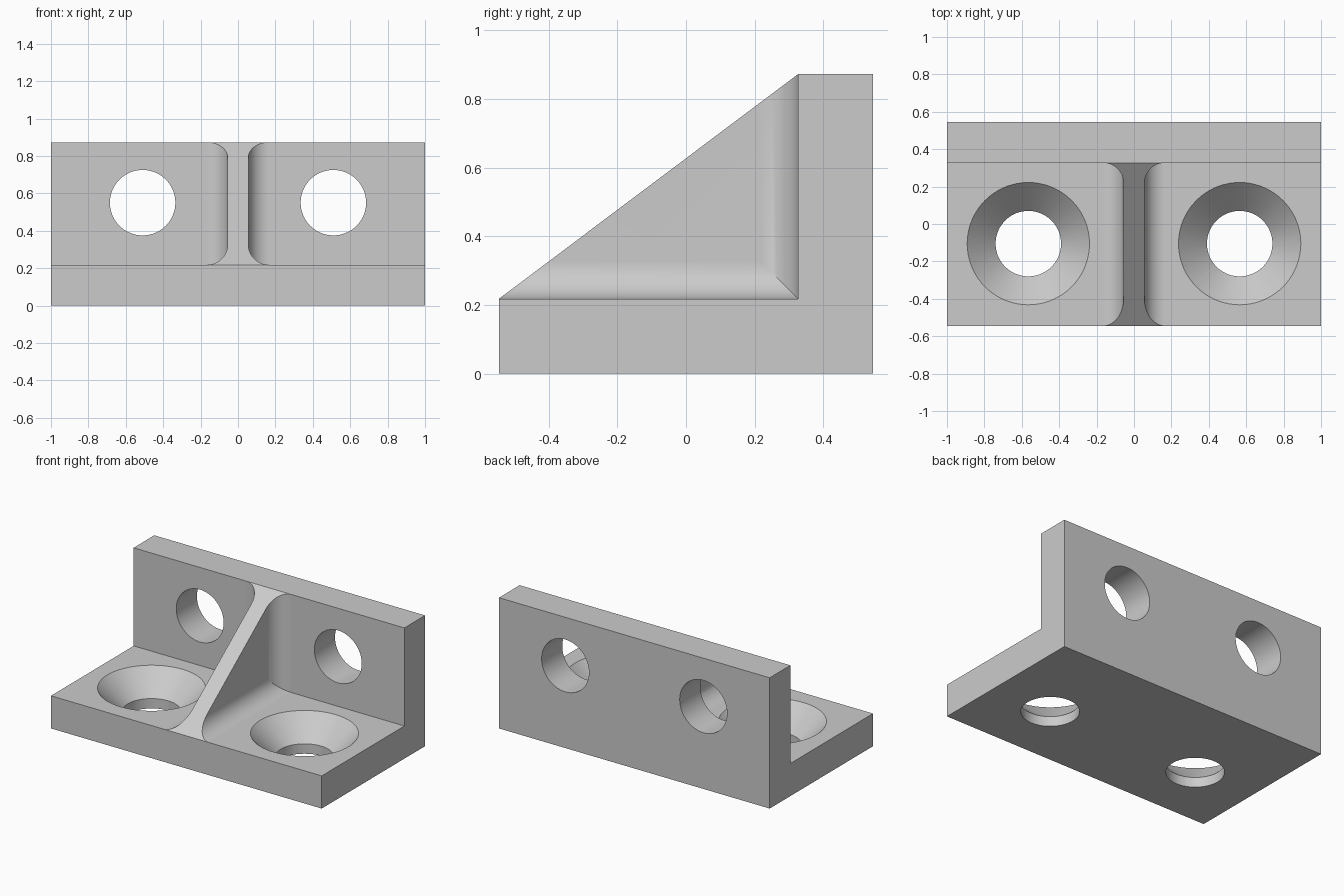
import bpy, bmesh, math
from mathutils import Matrix, Vector

cube = bpy.data.objects.get("Cube")
if cube:
    bpy.data.objects.remove(cube, do_unlink=True)

W, D, H = 1.0, 0.545, 0.873        # half width, half depth, height
FLOOR, WALL = 0.218, 0.327         # top of base, front of upright wall
RIB, FILLET = 0.055, 0.11          # rib half thickness, fillet radius
HOLE, SINK = 0.175, 0.327          # bore radius, countersink radius

grey = bpy.data.materials.new("plain grey")
grey.use_nodes = True
grey.diffuse_color = (0.6, 0.6, 0.6, 1)
grey.node_tree.nodes["Principled BSDF"].inputs["Base Color"].default_value = (0.6, 0.6, 0.6, 1)


def make(name, bm):
    bmesh.ops.recalc_face_normals(bm, faces=bm.faces)
    mesh = bpy.data.meshes.new(name)
    bm.to_mesh(mesh)
    bm.free()
    mesh.materials.append(grey)
    obj = bpy.data.objects.new(name, mesh)
    bpy.context.collection.objects.link(obj)
    return obj


def prism(name, profile, place, start, end):
    """Extrude a 2D profile; place(a, b, t) turns profile and depth into a point."""
    bm = bmesh.new()
    face = bm.faces.new([bm.verts.new(place(a, b, start)) for a, b in profile])
    shift = Vector(place(0, 0, end)) - Vector(place(0, 0, start))
    moved = bmesh.ops.extrude_face_region(bm, geom=[face], use_keep_orig=True)["geom"]
    bmesh.ops.translate(bm, vec=shift, verts=[v for v in moved if isinstance(v, bmesh.types.BMVert)])
    return make(name, bm)


def cone(name, r1, r2, depth, centre, axis="Z"):
    bm = bmesh.new()
    spin = Matrix.Rotation(math.pi / 2, 4, "X") if axis == "Y" else Matrix()
    bmesh.ops.create_cone(bm, cap_ends=True, segments=72, radius1=r1, radius2=r2,
                          depth=depth, matrix=Matrix.Translation(centre) @ spin)
    return make(name, bm)


def combine(target, other, operation):
    mod = target.modifiers.new("combine", "BOOLEAN")
    mod.operation, mod.solver, mod.object = operation, "EXACT", other
    bpy.context.view_layer.objects.active = target
    bpy.ops.object.modifier_apply(modifier=mod.name)
    bpy.data.objects.remove(other, do_unlink=True)


def along_x(a, b, t):
    return (t, a, b)


# L-shaped body
bracket = prism("angle_bracket", [(-D, 0), (D, 0), (D, H), (WALL, H), (WALL, FLOOR), (-D, FLOOR)],
                along_x, -W, W)

# Rib section with a concave fillet at its foot; second value is distance from the plate
arc = [math.pi / 2 * i / 14 for i in range(15)]
side = [(RIB + FILLET * (1 - math.sin(t)), FILLET * (1 - math.cos(t))) for t in arc]
foot = RIB + FILLET
section = [(foot, -0.1)] + side + [(RIB, 1.2)]
section += [(-x, d) for x, d in reversed(section)]

# Fillets along base and wall meet in a mitre, then get trimmed to the sloping triangle
rib = prism("gusset_rib", section, lambda a, b, t: (a, t, FLOOR + b), -0.8, 0.45)
combine(rib, prism("wall_rib", section, lambda a, b, t: (a, WALL - b, t), 0.05, 1.2), "UNION")
triangle = [(-D, FLOOR), (WALL, H), (0.4, 0.8), (0.4, 0.12), (-0.45, 0.12)]
combine(rib, prism("rib_trim", triangle, along_x, -0.4, 0.4), "INTERSECT")
combine(bracket, rib, "UNION")

# Wall bores, base bores and countersinks on both sides
for s in (-1, 1):
    combine(bracket, cone("wall_bore", HOLE, HOLE, 0.6, (s * 0.51, 0.436, 0.55), "Y"), "DIFFERENCE")
    combine(bracket, cone("base_bore", HOLE, HOLE, 0.4, (s * 0.565, -0.105, 0.1)), "DIFFERENCE")
    depth = SINK - HOLE
    extra = 0.02                   # continue the 45 degree cone above the base
    sink = cone("countersink", HOLE - extra, SINK + extra, depth + 2 * extra,
                (s * 0.565, -0.105, FLOOR - depth / 2))
    combine(bracket, sink, "DIFFERENCE")

# Smooth curved surfaces, crisp edges
bpy.ops.object.select_all(action="DESELECT")
bracket.select_set(True)
bpy.context.view_layer.objects.active = bracket
bpy.ops.object.shade_smooth_by_angle(angle=math.radians(25))
normals = bracket.modifiers.new("even_normals", "WEIGHTED_NORMAL")
normals.keep_sharp = True
